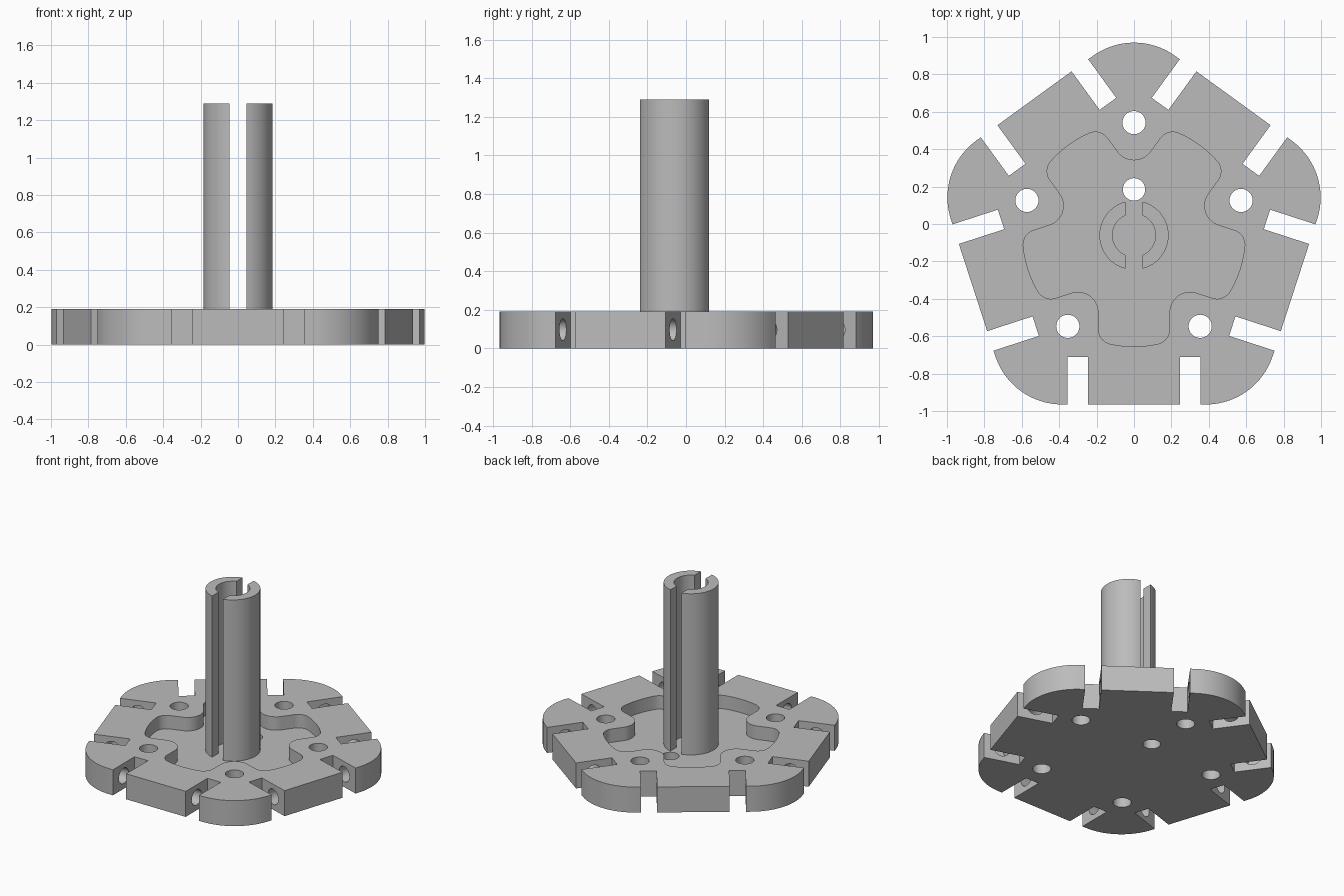
import bpy, bmesh
from math import sin, cos, asin, radians, pi, degrees
from mathutils import Matrix

if "Cube" in bpy.data.objects:
    bpy.data.objects.remove(bpy.data.objects["Cube"], do_unlink=True)

CY = -0.06          # y of the five-fold axis
TOP = 0.19          # plate thickness
FLOOR = 0.09        # pocket floor height
COLUMN_TOP = 1.29

grey = bpy.data.materials.new("plain grey")
grey.use_nodes = True
grey.diffuse_color = (0.5, 0.5, 0.5, 1)
grey.node_tree.nodes["Principled BSDF"].inputs["Base Color"].default_value = (0.5, 0.5, 0.5, 1)


def arc(cx, cy, r, start, end, n):
    steps = [radians(start + (end - start) * i / n) for i in range(n + 1)]
    return [(cx + r * cos(a), cy + r * sin(a)) for a in steps]


def five_fold(points):
    """Repeat one sector's outline around the centre."""
    out = []
    for k in range(5):
        c, s = cos(k * 2 * pi / 5), sin(k * 2 * pi / 5)
        out += [(c * x - s * y, s * x + c * y) for x, y in points]
    return out


def prism(name, outline, z0, z1):
    bm = bmesh.new()
    face = bm.faces.new([bm.verts.new((x, y + CY, z0)) for x, y in outline])
    ext = bmesh.ops.extrude_face_region(bm, geom=[face])
    verts = [g for g in ext["geom"] if isinstance(g, bmesh.types.BMVert)]
    bmesh.ops.translate(bm, verts=verts, vec=(0, 0, z1 - z0))
    bmesh.ops.recalc_face_normals(bm, faces=bm.faces)
    return finish(name, bm)


def finish(name, bm):
    mesh = bpy.data.meshes.new(name)
    bm.to_mesh(mesh)
    bm.free()
    mesh.materials.append(grey)
    obj = bpy.data.objects.new(name, mesh)
    bpy.context.collection.objects.link(obj)
    return obj


def activate(obj):
    bpy.ops.object.select_all(action='DESELECT')
    obj.select_set(True)
    bpy.context.view_layer.objects.active = obj


def cut(target, cutter):
    mod = target.modifiers.new("cut", 'BOOLEAN')
    mod.operation = 'DIFFERENCE'
    mod.solver = 'EXACT'
    mod.object = cutter
    activate(target)
    bpy.ops.object.modifier_apply(modifier=mod.name)
    bpy.data.objects.remove(cutter, do_unlink=True)


# Plate: rounded pentagon with two slots in every edge
edge, floor, inner, outer = -0.905, -0.65, 0.245, 0.355
sector = [(-outer, edge), (-outer, floor), (-inner, floor), (-inner, edge),
          (inner, edge), (inner, floor), (outer, floor), (outer, edge)]
sector += arc(0.384, -0.529, 0.376, 270, 342, 20)
plate = prism("base_plate", five_fold(sector), 0, TOP)

# Pocket: five rounded lobes, one toward each edge
lobe = arc(-0.11, -0.503, 0.08, 180, 257.7, 10)
lobe += arc(0, 0, 0.595, 257.7, 282.3, 10)[1:-1]
lobe += arc(0.11, -0.503, 0.08, 282.3, 360, 10)
lobe += arc(0.30, -0.413, 0.11, 180, 72, 14)
cut(plate, prism("pocket_cutter", five_fold(lobe), FLOOR, TOP + 0.1))

# Upright holes: one by each corner and one beside the column
for k in range(5):
    a = radians(90 + 72 * k)
    hole = arc(0.602 * cos(a), 0.602 * sin(a), 0.062, 0, 350, 35)
    cut(plate, prism("corner_hole_cutter", hole, -0.1, TOP + 0.1))
cut(plate, prism("centre_hole_cutter", arc(0, 0.245, 0.06, 0, 350, 35), -0.1, TOP + 0.1))

# Pin holes running along every edge, across both slots
for k in range(5):
    bm = bmesh.new()
    bmesh.ops.create_cone(bm, cap_ends=True, segments=32, radius1=0.057,
                          radius2=0.057, depth=0.9)
    place = (Matrix.Translation((0, CY, 0)) @ Matrix.Rotation(k * 2 * pi / 5, 4, 'Z')
             @ Matrix.Translation((0, -0.777, 0.097)) @ Matrix.Rotation(pi / 2, 4, 'Y'))
    bmesh.ops.transform(bm, matrix=place, verts=bm.verts)
    cut(plate, finish("pin_hole_cutter", bm))

# Column: a tube split into two facing halves
R_OUT, R_IN, GAP = 0.185, 0.115, 0.045
a_out = 90 - degrees(asin(GAP / R_OUT))
a_in = 90 - degrees(asin(GAP / R_IN))
halves = []
for name, turn in (("left_column_half", 0), ("right_column_half", 180)):
    profile = arc(0, 0, R_OUT, turn - a_out, turn + a_out, 32)
    profile += arc(0, 0, R_IN, turn + a_in, turn - a_in, 24)
    halves.append(prism(name, profile, FLOOR - 0.01, COLUMN_TOP))

for obj in [plate] + halves:
    activate(obj)
    bpy.ops.object.shade_smooth_by_angle(angle=radians(30))
